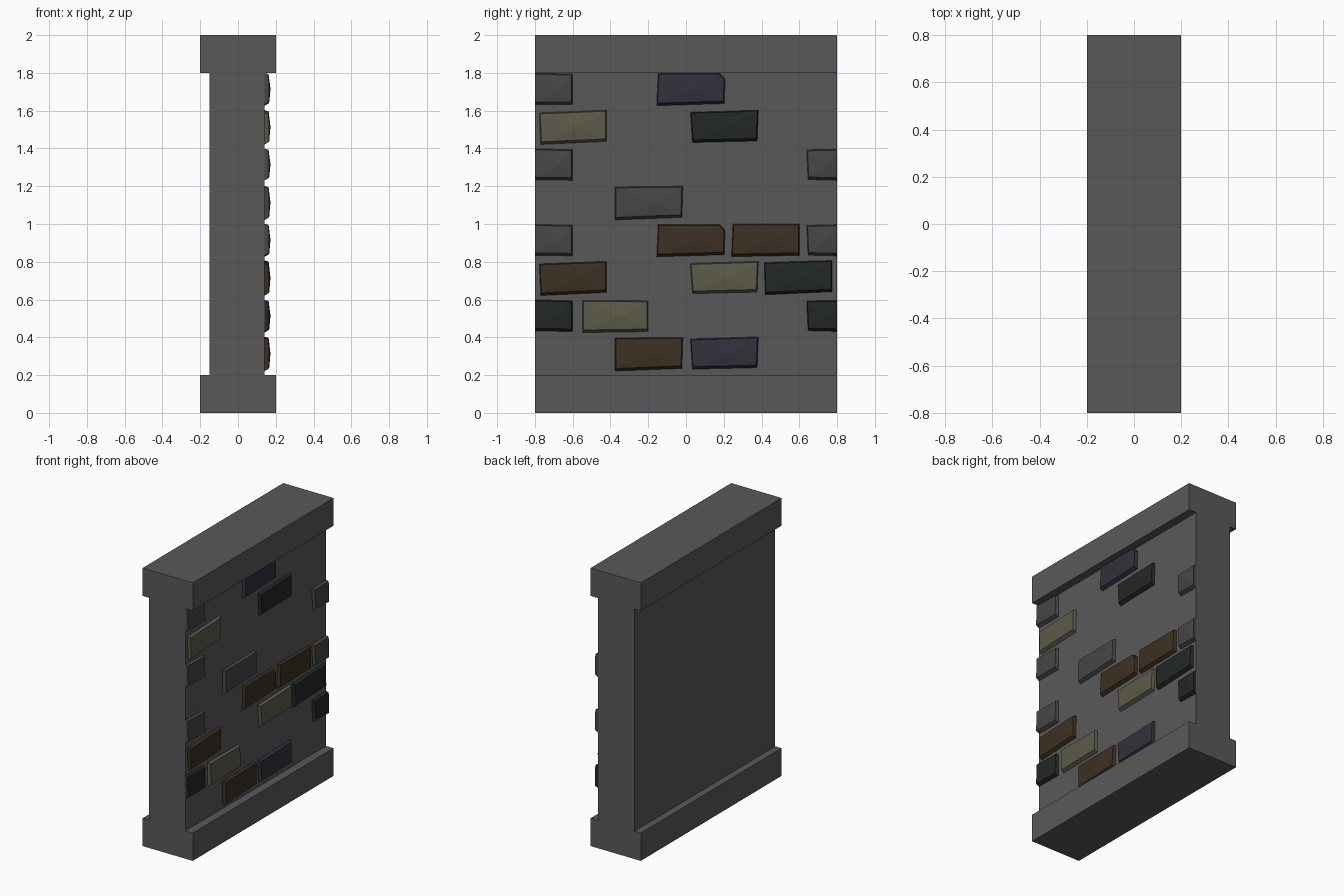
import bpy, bmesh

if "Cube" in bpy.data.objects:
    bpy.data.objects.remove(bpy.data.objects["Cube"])

WALL_X = 0.141   # brick-side wall face
HALF = 0.8       # half of the wall length
ROW = 0.2        # course height


def material(name, rgb):
    # displayed 8-bit colour to linear
    m = bpy.data.materials.new(name)
    m.diffuse_color = (*[((c / 255 + 0.055) / 1.055) ** 2.4 for c in rgb], 1)
    m.use_nodes = True
    m.node_tree.nodes["Principled BSDF"].inputs["Base Color"].default_value = m.diffuse_color
    return m


def mesh_object(name, bm, mat):
    bmesh.ops.recalc_face_normals(bm, faces=bm.faces[:])
    me = bpy.data.meshes.new(name)
    bm.to_mesh(me)
    bm.free()
    ob = bpy.data.objects.new(name, me)
    bpy.context.collection.objects.link(ob)
    me.materials.append(mat)
    return ob


STONE = material("stone", (88, 89, 88))
COLOURS = {
    "grey": material("grey_brick", (71, 70, 69)),
    "beige": material("beige_brick", (92, 90, 73)),
    "brown": material("brown_brick", (60, 48, 35)),
    "green": material("green_brick", (34, 40, 37)),
    "purple": material("purple_brick", (52, 48, 60)),
}

# Wall with plinth and coping: one profile extruded along y
profile = [(-0.2, 0), (0.2, 0), (0.2, 0.2), (WALL_X, 0.2), (WALL_X, 1.8), (0.2, 1.8),
           (0.2, 2), (-0.2, 2), (-0.2, 1.8), (-0.15, 1.8), (-0.15, 0.2), (-0.2, 0.2)]
bm = bmesh.new()
face = bm.faces.new([bm.verts.new((x, -HALF, z)) for x, z in profile])
ext = bmesh.ops.extrude_face_region(bm, geom=[face])
moved = [g for g in ext["geom"] if isinstance(g, bmesh.types.BMVert)]
bmesh.ops.translate(bm, verts=moved, vec=(0, 2 * HALF, 0))
if len([f for f in bm.faces if len(f.verts) > 4]) < 2:
    bm.faces.new(face.verts)
mesh_object("wall", bm, STONE)

# Chipped brick outlines (y, height above course line)
SHAPES = {
    "edge_left": [(-0.8, 0.03), (-0.6, 0.028), (-0.6, 0.195), (-0.8, 0.2)],
    "far_left": [(-0.77, 0.018), (-0.42, 0.034), (-0.418, 0.204), (-0.778, 0.19)],
    "left": [(-0.548, 0.022), (-0.2, 0.027), (-0.2, 0.195), (-0.548, 0.197)],
    "mid_left": [(-0.376, 0.018), (-0.02, 0.032), (-0.015, 0.202), (-0.376, 0.198)],
    "middle": [(-0.156, 0.023), (0.205, 0.034), (0.208, 0.17), (0.18, 0.2), (-0.148, 0.2)],
    "mid_right": [(0.033, 0.028), (0.378, 0.036), (0.385, 0.204), (0.022, 0.193)],
    "right": [(0.24, 0.024), (0.602, 0.03), (0.602, 0.202), (0.247, 0.202)],
    "far_right": [(0.418, 0.022), (0.775, 0.038), (0.775, 0.208), (0.413, 0.198)],
    "edge_right": [(0.645, 0.032), (0.8, 0.028), (0.8, 0.198), (0.638, 0.194)],
}


def brick(shape, row, colour):
    pts = SHAPES[shape]
    cy = (min(p[0] for p in pts) + max(p[0] for p in pts)) / 2
    base = 0.2 + ROW * row
    bm = bmesh.new()
    back = [bm.verts.new((WALL_X - 0.006, y, base + z)) for y, z in pts]
    front = []
    for y, z in pts:
        dy = 0 if abs(y) > 0.799 else (0.005 if y < cy else -0.007)
        dz = 0.017 if z < 0.1 else -0.007
        front.append(bm.verts.new((0.165 if z < 0.1 else 0.162, y + dy, base + z + dz)))
    # slightly domed face
    crown = bm.verts.new((0.172, cy + 0.03, base + 0.115))
    n = len(pts)
    for i in range(n):
        j = (i + 1) % n
        bm.faces.new((back[i], back[j], front[j], front[i]))
        bm.faces.new((front[i], front[j], crown))
    bm.faces.new(back[::-1])
    mesh_object(f"{shape}_brick_{row}", bm, COLOURS[colour])


# Exposed bricks, course by course from the bottom
COURSES = [
    [("mid_left", "brown"), ("mid_right", "purple")],
    [("edge_left", "green"), ("left", "beige"), ("edge_right", "green")],
    [("far_left", "brown"), ("mid_right", "beige"), ("far_right", "green")],
    [("edge_left", "grey"), ("middle", "brown"), ("right", "brown"), ("edge_right", "grey")],
    [("mid_left", "grey")],
    [("edge_left", "grey"), ("edge_right", "grey")],
    [("far_left", "beige"), ("mid_right", "green")],
    [("edge_left", "grey"), ("middle", "purple")],
]
for row, bricks in enumerate(COURSES):
    for shape, colour in bricks:
        brick(shape, row, colour)
